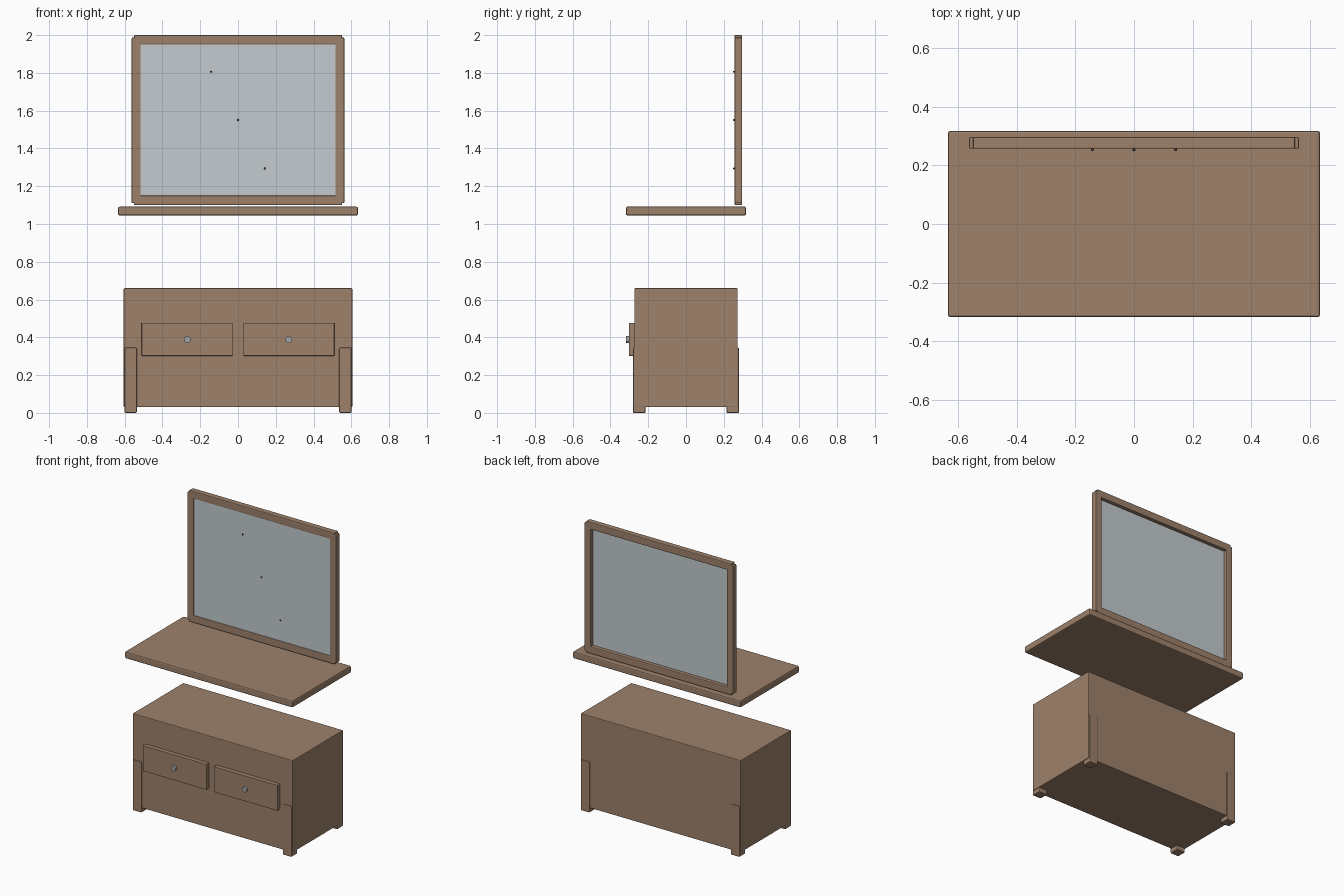
import bpy, math

if "Cube" in bpy.data.objects:
    bpy.data.objects.remove(bpy.data.objects["Cube"])


def material(name, rgb):
    m = bpy.data.materials.new(name)
    m.diffuse_color = (*rgb, 1)
    m.use_nodes = True
    m.node_tree.nodes["Principled BSDF"].inputs["Base Color"].default_value = m.diffuse_color
    return m


WOOD = material("wood", (0.34, 0.22, 0.145))
GLASS = material("mirror_glass", (0.55, 0.60, 0.62))
METAL = material("metal", (0.36, 0.37, 0.38))
DARK = material("dark_metal", (0.05, 0.05, 0.05))


def box(name, x, y, z, mat=WOOD, bevel=0.005):
    """Bevelled box from (min, max) ranges."""
    bpy.ops.mesh.primitive_cube_add(
        size=1, location=[(r[0] + r[1]) / 2 for r in (x, y, z)])
    o = bpy.context.object
    o.name = name
    o.scale = [r[1] - r[0] for r in (x, y, z)]
    bpy.ops.object.transform_apply(location=False, rotation=False, scale=True)
    if bevel:
        b = o.modifiers.new("bevel", 'BEVEL')
        b.width = bevel
        b.segments = 2
    o.data.materials.append(mat)
    return o


def span(s, a, b):
    """Range a..b, flipped to the negative side when s is -1."""
    return tuple(sorted((s * a, s * b)))


# Cabinet and separate raised top
box("cabinet_body", (-0.605, 0.605), (-0.273, 0.273), (0.03, 0.66), bevel=0.004)
box("table_top", (-0.635, 0.635), (-0.318, 0.318), (1.045, 1.092), bevel=0.008)

for s, side in ((-1, "left"), (1, "right")):
    # Corner legs, slightly proud of the front and back
    for t, end in ((-1, "front"), (1, "back")):
        box(f"{end}_leg_{side}", span(s, 0.535, 0.601), span(t, 0.214, 0.281),
            (0.0, 0.345), bevel=0.006)
    # Drawer front and its round knob
    box(f"drawer_{side}", span(s, 0.028, 0.51), (-0.303, -0.26), (0.302, 0.476),
        bevel=0.002)
    bpy.ops.mesh.primitive_cylinder_add(
        vertices=16, radius=0.018, depth=0.022,
        location=(s * 0.269, -0.307, 0.388), rotation=(math.pi / 2, 0, 0))
    knob = bpy.context.object
    knob.name = f"knob_{side}"
    knob.data.materials.append(METAL)
    bpy.ops.object.shade_smooth_by_angle()
    # Mirror frame stile
    box(f"mirror_stile_{side}", span(s, 0.515, 0.563), (0.257, 0.297),
        (1.11, 1.987))

# Mirror frame rails, stepped at the corners
for name, z in (("bottom", (1.1, 1.15)), ("top", (1.95, 2.0))):
    box(f"mirror_rail_{name}", (-0.55, 0.55), (0.257, 0.297), z)

# Glass panel set near the front of the frame
box("mirror_glass", (-0.525, 0.525), (0.262, 0.272), (1.14, 1.96), GLASS, 0)

# Three tiny studs along a diagonal of the glass
for i in (-1, 0, 1):
    bpy.ops.mesh.primitive_uv_sphere_add(
        segments=12, ring_count=8, radius=0.005,
        location=(i * 0.142, 0.254, 1.55 - i * 0.256))
    stud = bpy.context.object
    stud.name = f"mirror_stud_{i + 2}"
    stud.data.materials.append(DARK)
    bpy.ops.object.shade_smooth_by_angle()
